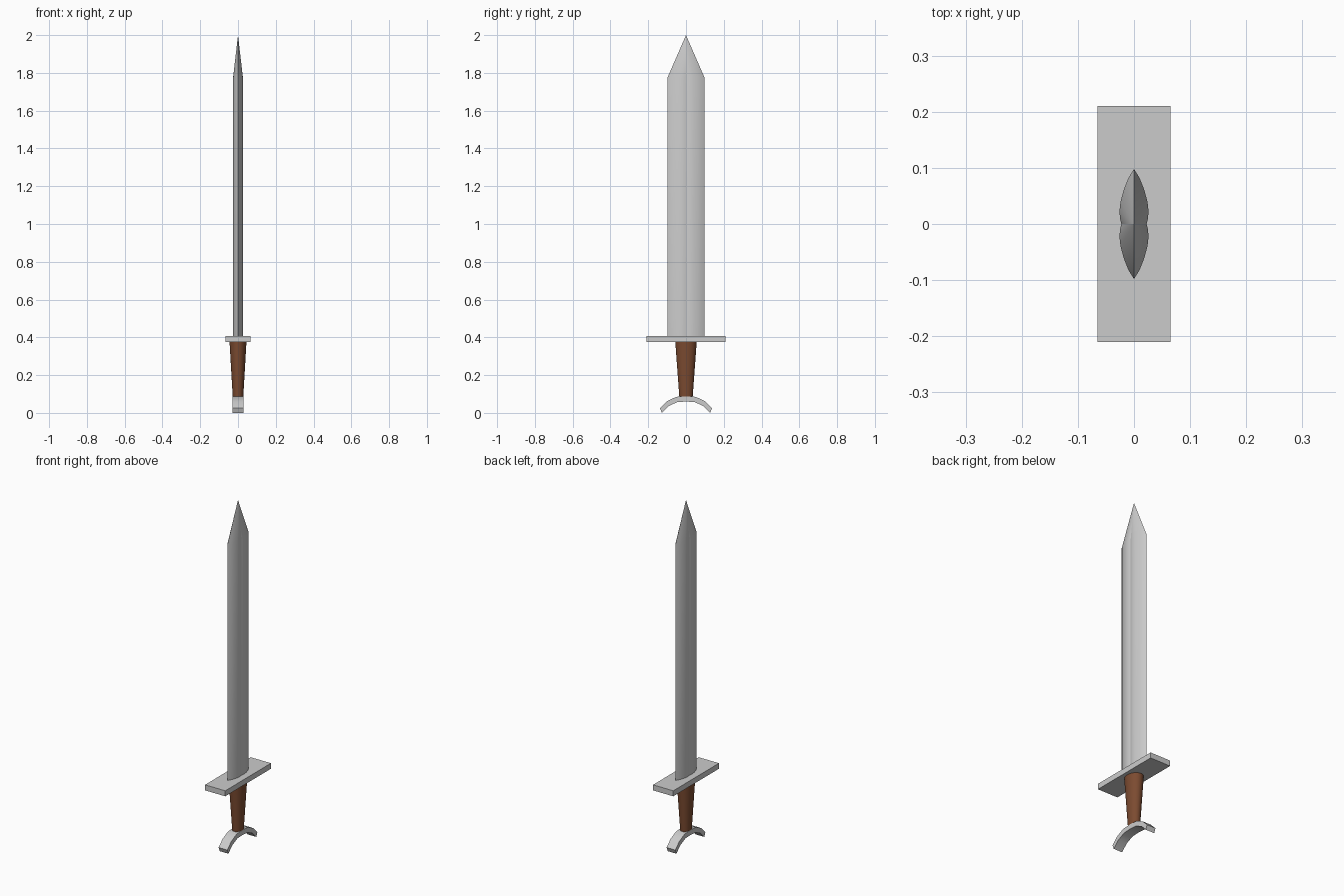
import bpy, bmesh, math

if "Cube" in bpy.data.objects:
    bpy.data.objects.remove(bpy.data.objects["Cube"])


def finish(name, bm, angle=None, color=None):
    bmesh.ops.recalc_face_normals(bm, faces=bm.faces)
    mesh = bpy.data.meshes.new(name)
    bm.to_mesh(mesh)
    bm.free()
    obj = bpy.data.objects.new(name, mesh)
    bpy.context.collection.objects.link(obj)
    if color:
        mat = bpy.data.materials.new(name + "_material")
        mat.diffuse_color = color
        mat.use_nodes = True
        mat.node_tree.nodes["Principled BSDF"].inputs["Base Color"].default_value = mat.diffuse_color
        mesh.materials.append(mat)
    if angle:
        bpy.ops.object.select_all(action='DESELECT')
        obj.select_set(True)
        bpy.context.view_layer.objects.active = obj
        bpy.ops.object.shade_smooth_by_angle(angle=math.radians(angle))
    return obj


def bridge(bm, a, b):
    for i in range(len(a)):
        j = (i + 1) % len(a)
        bm.faces.new((a[i], a[j], b[j], b[i]))


# Blade: bulged section with a shallow central groove, drawn to a point
quarter = [(0.0, 0.098), (0.010, 0.082), (0.018, 0.062), (0.024, 0.040),
           (0.026, 0.022), (0.0245, 0.008)]
right = quarter + [(0.0225, 0.0)] + [(x, -y) for x, y in reversed(quarter)]
section = right + [(-x, y) for x, y in reversed(right[1:-1])]
bm = bmesh.new()
low, high = [[bm.verts.new((x, y, z)) for x, y in section] for z in (0.39, 1.775)]
bridge(bm, low, high)
tip = bm.verts.new((0, 0, 2.0))
for i in range(len(high)):
    bm.faces.new((high[i], high[(i + 1) % len(high)], tip))
bm.faces.new(low)
finish("blade", bm, 20)

# Guard: flat rectangular plate
bm = bmesh.new()
bmesh.ops.create_cube(bm, size=1)
bmesh.ops.scale(bm, vec=(0.13, 0.42, 0.032), verts=bm.verts)
bmesh.ops.translate(bm, vec=(0, 0, 0.391), verts=bm.verts)
finish("guard", bm)

# Grip: tapered oval handle
bm = bmesh.new()
bmesh.ops.create_cone(bm, cap_ends=True, segments=32, radius1=0.035,
                      radius2=0.057, depth=0.30)
bmesh.ops.scale(bm, vec=(0.79, 1, 1), verts=bm.verts)
bmesh.ops.translate(bm, vec=(0, 0, 0.23), verts=bm.verts)
finish("grip", bm, 30, (0.20, 0.07, 0.03, 1))

# Pommel: downward-curving crescent bar
outer = [(0.0, 0.088), (0.052, 0.085), (0.102, 0.061), (0.138, 0.025)]
inner = [(0.0, 0.060), (0.046, 0.057), (0.092, 0.036), (0.128, 0.0)]


def mirrored(pts):
    return [(-y, z) for y, z in reversed(pts[1:])] + pts


bm = bmesh.new()
rings = [[bm.verts.new((x, y, z)) for x, y, z in
          ((-0.028, *o), (0.028, *o), (0.028, *i), (-0.028, *i))]
         for o, i in zip(mirrored(outer), mirrored(inner))]
for a, b in zip(rings, rings[1:]):
    bridge(bm, a, b)
bm.faces.new(rings[0])
bm.faces.new(rings[-1])
finish("pommel", bm, 35)
